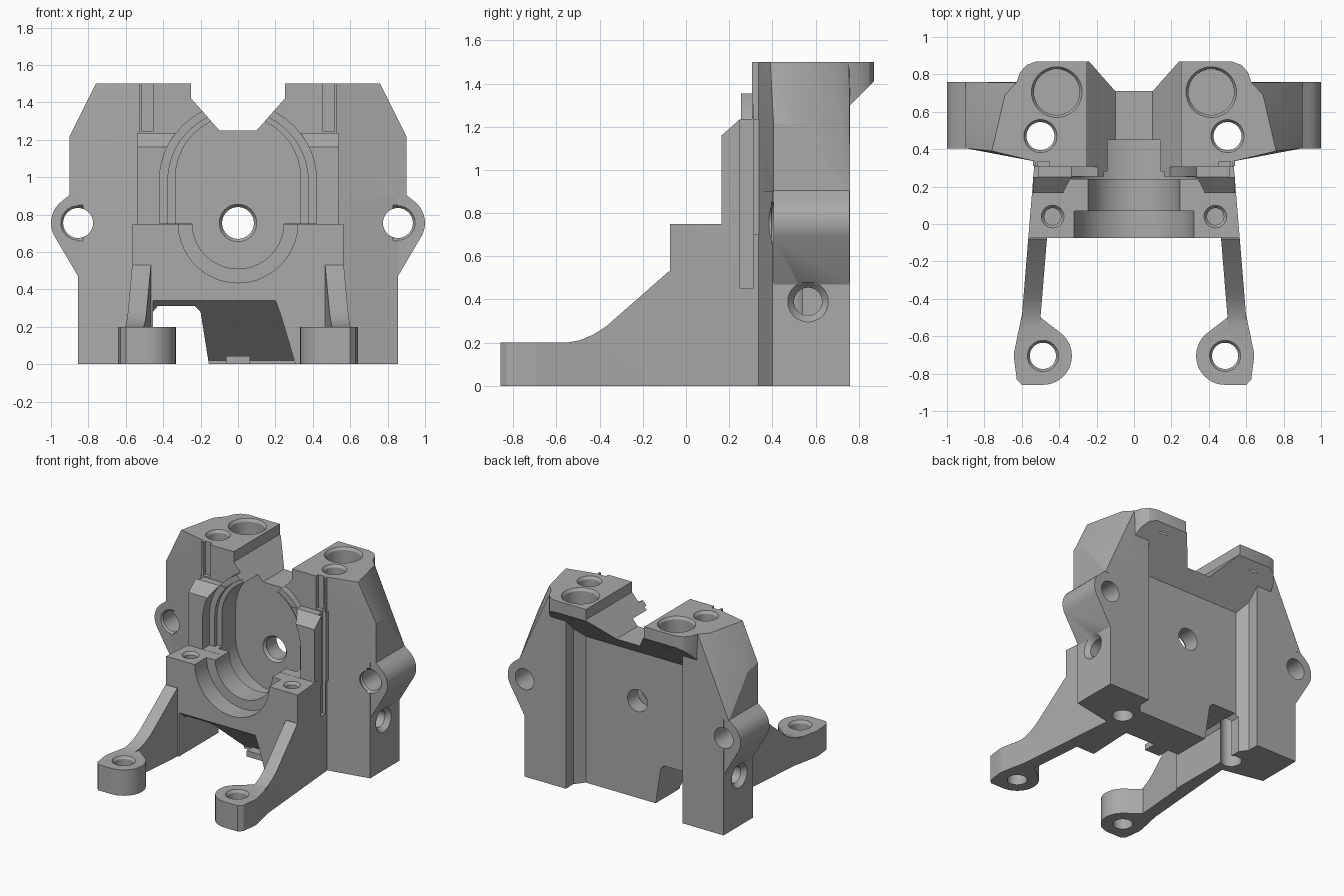
import bpy, bmesh, math
from mathutils import Vector

if bpy.data.objects.get("Cube"):
    bpy.data.objects.remove(bpy.data.objects["Cube"])

grey = bpy.data.materials.new("cast grey")
grey.use_nodes = True
COLOR = (0.4, 0.4, 0.4, 1)
grey.diffuse_color = COLOR
grey.node_tree.nodes["Principled BSDF"].inputs["Base Color"].default_value = COLOR


def to_object(name, bm):
    bmesh.ops.recalc_face_normals(bm, faces=bm.faces)
    mesh = bpy.data.meshes.new(name)
    bm.to_mesh(mesh)
    bm.free()
    mesh.materials.append(grey)
    obj = bpy.data.objects.new(name, mesh)
    bpy.context.collection.objects.link(obj)
    return obj


def hull(name, points):
    bm = bmesh.new()
    for p in points:
        bm.verts.new(p)
    res = bmesh.ops.convex_hull(bm, input=bm.verts)
    loose = {g for g in res["geom_interior"] + res["geom_unused"]
             if isinstance(g, bmesh.types.BMVert)}
    bmesh.ops.delete(bm, geom=list(loose), context="VERTS")
    bmesh.ops.dissolve_limit(bm, angle_limit=0.01, verts=bm.verts, edges=bm.edges)
    return to_object(name, bm)


def place(axis, u, v, t):
    return {"x": (t, u, v), "y": (u, t, v), "z": (u, v, t)}[axis]


def prism(name, axis, profile, a, b):
    return hull(name, [place(axis, u, v, t) for u, v in profile for t in (a, b)])


def box(name, x, y, z):
    return prism(name, "z", [(i, j) for i in x for j in y], *z)


def ring(u, v, r, start=0, end=360, steps=40):
    angles = [math.radians(start + (end - start) * i / steps) for i in range(steps)]
    return [(u + r * math.cos(a), v + r * math.sin(a)) for a in angles]


def cylinder(name, axis, u, v, r, a, b, r2=None):
    ends = [(a, r), (b, r if r2 is None else r2)]
    return hull(name, [place(axis, p, q, t) for t, rad in ends for p, q in ring(u, v, rad)])


def stadium(r, low, high):
    return ring(0, low, r) + ring(0, high, r)


def outer(y):
    """Half width of the tapered side wall."""
    return 0.559 - 0.082 * y


solids, cuts = [], []
HUB = 0.755

# Front bearing block, centre wall and upper block
solids += [
    hull("bearing_block", [(s * outer(y), y, z) for s in (1, -1)
                           for y in (-0.075, 0.42) for z in (0, 0.75)]),
    box("centre_wall", (-0.525, 0.525), (0.31, 0.595), (0, 1.3)),
    box("upper_block", (-0.53, 0.53), (0.305, 0.55), (0.6, 1.5)),
    prism("shoulder", "x", [(0.165, 0.7), (0.165, 1.16), (0.25, 1.235),
                            (0.4, 1.235), (0.4, 0.7)], -0.54, 0.54),
    prism("arch_rim", "y", stadium(0.42, HUB, 0.98), 0.255, 0.4),
]

# Rear overhang with a sloping underside
lip = []
for s in (1, -1):
    for x, y in ((0.63, 0.75), (0.61, 0.81), (0.575, 0.85), (0.52, 0.87)):
        lip += [(s * x, y, 1.5), (s * x, y, y + 0.54)]
    lip += [(s * 0.6, 0.59, 1.13), (s * 0.6, 0.45, 1.13), (s * 0.6, 0.45, 1.5)]
solids.append(hull("rear_overhang", lip))

for s in (1, -1):
    def mirrored(points):
        return [(s * x, y, z) for x, y, z in points]

    # Side pillar: straight foot, tapered head
    foot = [(0.5, 0.35), (0.53, 0.335), (0.57, 0.37), (0.855, 0.4), (0.855, 0.76), (0.5, 0.76)]
    solids.append(hull("pillar_foot", mirrored([(x, y, z) for x, y in foot for z in (0, 0.93)])))
    head = [(x, y, z) for x, y in foot[:3] for z in (0.9, 1.5)]
    head += [(0.9, 0.405, 0.9), (0.9, 0.405, 1.22), (0.9, 0.76, 0.9), (0.5, 0.76, 0.9),
             (0.9, 0.53, 1.19), (0.76, 0.39, 1.5), (0.63, 0.755, 1.5), (0.5, 0.76, 1.5),
             (0.69, 0.69, 1.5)]
    solids.append(hull("pillar_head", mirrored(head)))
    solids.append(hull("recess_fillet", mirrored(
        [(x, y, z) for x, y in ((0.51, 0.68), (0.485, 0.63), (0.44, 0.59), (0.51, 0.58))
         for z in (0, 1.3)])))

    # Side boss with its web
    boss = ring(s * 0.855, HUB, 0.145) + [(s * 0.855, 0.47), (s * 0.9, 0.905),
                                        (s * 0.6, 0.47), (s * 0.6, 0.905)]
    solids.append(prism("side_boss", "y", boss, 0.405, 0.758))

    # Leg rib and foot pad
    profile = [(-0.7, 0), (-0.7, 0.19), (-0.55, 0.2), (-0.49, 0.212), (-0.43, 0.237),
               (-0.37, 0.275), (-0.08, 0.53), (0, 0.53), (0, 0)]
    bm = bmesh.new()
    sides = [[bm.verts.new((s * (outer(y) - d), y, z)) for y, z in profile] for d in (0, 0.1)]
    for side in sides:
        bm.faces.new(side)
    for i in range(len(profile)):
        j = (i + 1) % len(profile)
        bm.faces.new((sides[0][i], sides[0][j], sides[1][j], sides[1][i]))
    solids.append(to_object("leg_rib", bm))
    pad = ring(s * 0.487, -0.705, 0.155) + [(s * x, y) for x, y in (
        (0.627, -0.83), (0.6, -0.86), (0.49, -0.86), (outer(-0.48), -0.48), (0.525, -0.48))]
    solids.append(prism("foot_pad", "z", pad, 0, 0.2))

    # Bolt holes: foot, block top, pillar, boss, side
    cuts += [
        cylinder("foot_hole", "z", s * 0.487, -0.705, 0.07, -0.1, 0.3),
        cylinder("foot_sink", "z", s * 0.487, -0.705, 0.07, 0.18, 0.21, 0.09),
        cylinder("block_hole", "z", s * 0.435, 0.04, 0.045, 0.55, 0.8),
        cylinder("block_sink", "z", s * 0.435, 0.04, 0.045, 0.73, 0.76, 0.068),
        cylinder("pillar_hole", "z", s * 0.5, 0.47, 0.075, -0.1, 1.6),
        cylinder("pillar_sink", "z", s * 0.5, 0.47, 0.075, 1.48, 1.51, 0.095),
        cylinder("top_bore", "z", s * 0.413, 0.705, 0.122, 1.36, 1.6),
        cylinder("top_sink", "z", s * 0.413, 0.705, 0.122, 1.48, 1.51, 0.142),
        cylinder("boss_hole", "y", s * 0.855, HUB, 0.08, 0.3, 0.9),
        cylinder("boss_sink", "y", s * 0.855, HUB, 0.1, 0.395, 0.42, 0.08),
        cylinder("side_hole", "x", 0.565, 0.39, 0.065, s * 0.53, s * 0.95),
        cylinder("side_sink", "x", 0.565, 0.39, 0.065, s * 0.82, s * 0.86, 0.098),
        box("side_groove", (s * 0.51, s * 0.6), (0.25, 0.31), (0.45, 1.3)),
        box("head_groove", (s * 0.455, s * 0.515), (0.2, 0.335), (1.245, 1.6)),
    ]

# Bearing pocket in steps, then the axle hole
cuts += [
    prism("pocket", "y", stadium(0.335, HUB, 0.995), 0.24, 0.45),
    prism("arch_opening", "y", ring(0, 0.98, 0.42, 0, 185) + [(-0.42, 0.751), (0.42, 0.751)],
          0, 0.25),
    prism("arch_step", "y", ring(0, 0.98, 0.375, 0, 185) + [(-0.375, 0.751), (0.375, 0.751)],
          0.1, 0.28),
    cylinder("bearing_seat", "y", 0, HUB, 0.245, 0, 0.3),
    cylinder("front_seat", "y", 0, HUB, 0.32, -0.2, 0.07),
    cylinder("axle_hole", "y", 0, HUB, 0.085, 0.3, 0.8),
    cylinder("axle_sink", "y", 0, HUB, 0.108, 0.44, 0.47, 0.085),
]

# Notch across the top, ramp under the block and slot through the wall
notch = [(s * x, z) for s in (1, -1) for x, z in ((0.25, 1.6), (0.25, 1.42), (0.1, 1.25))]
cuts += [
    prism("top_notch", "y", notch, 0, 1.0),
    hull("under_ramp", [(-0.455, -0.2, -0.1), (0.33, -0.2, -0.1), (-0.455, -0.2, 0.34),
                        (0.2, -0.2, 0.34), (-0.455, -0.07, 0.34), (0.2, -0.07, 0.34),
                        (-0.455, 0.3, 0.02), (0.32, 0.3, 0.02),
                        (-0.455, 0.3, -0.1), (0.33, 0.3, -0.1)]),
    prism("wall_slot", "y", [(-0.455, -0.1), (-0.455, 0.28), (-0.43, 0.31), (-0.23, 0.31),
                             (-0.2, 0.28), (-0.14, -0.1)], -0.2, 0.9),
]
tab = box("lower_tab", (-0.065, 0.065), (0.2, 0.36), (0, 0.045))

# Combine everything into one casting
housing = solids[0]
housing.name = "bulkhead_housing"
jobs = [(o, "UNION") for o in solids[1:]] + [(o, "DIFFERENCE") for o in cuts] + [(tab, "UNION")]
for tool, operation in jobs:
    mod = housing.modifiers.new("combine", "BOOLEAN")
    mod.object, mod.operation, mod.solver = tool, operation, "EXACT"
    result = bpy.data.meshes.new_from_object(
        housing.evaluated_get(bpy.context.evaluated_depsgraph_get()))
    housing.modifiers.clear()
    housing.data = result
    bpy.data.objects.remove(tool)

housing.data.materials.clear()
housing.data.materials.append(grey)
bpy.ops.object.select_all(action="DESELECT")
housing.select_set(True)
bpy.context.view_layer.objects.active = housing
bpy.ops.object.shade_smooth_by_angle(angle=math.radians(25))
